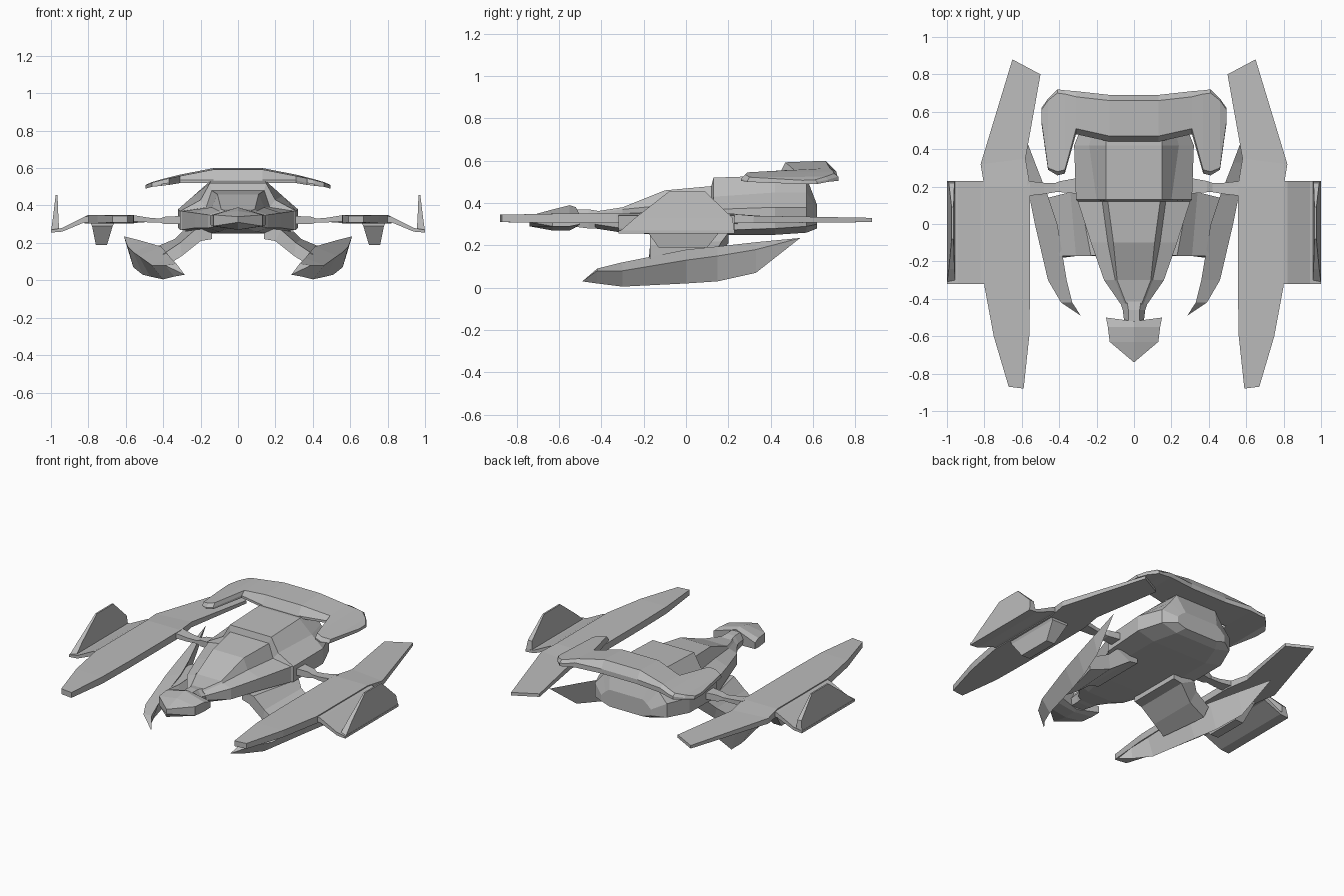
import bpy
import bmesh

old_cube = bpy.data.objects.get("Cube")
if old_cube:
    bpy.data.objects.remove(old_cube, do_unlink=True)

grey = bpy.data.materials.new("hull_grey")
grey.use_nodes = True
colour = (0.5, 0.5, 0.5, 1)
grey.diffuse_color = colour
grey.node_tree.nodes["Principled BSDF"].inputs["Base Color"].default_value = colour


def loft(name, rings, mirrored=True):
    """Skin a list of equal-length point rings, cap both ends, optionally mirror in x."""
    bm = bmesh.new()
    loops = [[bm.verts.new(point) for point in ring] for ring in rings]
    count = len(loops[0])
    for first, second in zip(loops, loops[1:]):
        for i in range(count):
            j = (i + 1) % count
            bm.faces.new((first[i], first[j], second[j], second[i]))
    bm.faces.new(loops[0])
    bm.faces.new(loops[-1])
    bmesh.ops.remove_doubles(bm, verts=bm.verts, dist=0.0005)
    bmesh.ops.recalc_face_normals(bm, faces=bm.faces)
    mesh = bpy.data.meshes.new(name)
    bm.to_mesh(mesh)
    bm.free()
    mesh.materials.append(grey)
    obj = bpy.data.objects.new(name, mesh)
    bpy.context.scene.collection.objects.link(obj)
    if mirrored:
        modifier = obj.modifiers.new("other_side", "MIRROR")
        modifier.use_mirror_merge = False
    return obj


def across_y(y, half_profile):
    """Symmetric ring in the xz plane from a bottom-to-top half profile."""
    left = [(x, y, z) for x, z in half_profile]
    right = [(-x, y, z) for x, z in reversed(half_profile)]
    return left + right


def across_x(x, front, back, low, high):
    """Rectangular ring in the yz plane."""
    return [(x, front, low), (x, back, low), (x, back, high), (x, front, high)]


def across_z(z, left, right, front, back):
    """Rectangular ring in the xy plane."""
    return [(left, front, z), (right, front, z), (right, back, z), (left, back, z)]


# Main hull: keel, side edges, shoulder and raised deck
loft("hull", [
    across_y(-.43, [(.05, .28), (.07, .30), (.07, .33), (.05, .35), (.04, .36)]),
    across_y(-.30, [(.10, .26), (.16, .28), (.16, .35), (.10, .37), (.09, .38)]),
    across_y(-.10, [(.16, .25), (.23, .28), (.23, .36), (.14, .39), (.11, .46)]),
    across_y(.12, [(.20, .25), (.30, .27), (.30, .37), (.17, .39), (.14, .48)]),
    across_y(.13, [(.20, .25), (.31, .27), (.31, .37), (.20, .43), (.15, .52)]),
    across_y(.42, [(.20, .25), (.32, .28), (.32, .38), (.24, .45), (.15, .53)]),
    across_y(.57, [(.15, .26), (.26, .29), (.26, .38), (.20, .45), (.15, .52)]),
    across_y(.62, [(.12, .28), (.18, .30), (.18, .34), (.15, .37), (.12, .39)]),
], mirrored=False)

# Neck and arrow-shaped head
loft("neck", [
    across_y(-.54, [(.04, .29), (.05, .33), (.03, .37)]),
    across_y(-.46, [(.05, .28), (.06, .33), (.03, .37)]),
    across_y(-.40, [(.06, .28), (.08, .33), (.04, .36)]),
], mirrored=False)
loft("head", [
    [(0, -.74, .29), (0, -.74, .31), (0, -.74, .34), (0, -.74, .34)],
    [(0, -.63, .27), (.13, -.63, .29), (.13, -.63, .35), (0, -.63, .37)],
    [(0, -.55, .27), (.14, -.55, .29), (.14, -.55, .35), (0, -.55, .39)],
    [(0, -.53, .28), (.15, -.50, .30), (.15, -.50, .34), (0, -.52, .38)],
])


# Rear overhead wing with forward hooked tips
def wing_ring(x, front, back, low, high, bevel):
    return [(x, front, low), (x, back, low), (x, back, low + bevel),
            (x, back - bevel, high), (x, front + bevel, high - bevel / 4),
            (x, front, low + bevel / 2)]


half_wing = [
    (.13, .44, .69, .52, .60, .03),
    (.31, .48, .71, .52, .565, .03),
    (.37, .27, .715, .51, .55, .02),
    (.41, .26, .72, .505, .54, .02),
    (.46, .29, .67, .50, .525, .01),
    (.495, .54, .62, .49, .51, .01),
]
loft("rear_wing",
     [wing_ring(-x, *rest) for x, *rest in reversed(half_wing)]
     + [wing_ring(x, *rest) for x, *rest in half_wing], mirrored=False)

# Thin struts carrying the side pods
loft("pod_strut", [
    across_x(.28, .16, .25, .30, .345),
    across_x(.39, .17, .23, .30, .34),
    across_x(.42, .17, .22, .31, .33),
    across_x(.48, .16, .22, .31, .335),
    across_x(.57, .15, .23, .315, .35),
])


# Long flat side pods with a slanted tail
def pod_ring(inner, outer, low, high):
    (a, b), (c, d) = inner, outer
    return [(a, b, low), (c, d, low), (c, d, high), (a, b, high)]


loft("side_pod", [
    pod_ring((.59, -.88), (.67, -.87), .31, .345),
    pod_ring((.56, -.60), (.75, -.60), .305, .35),
    pod_ring((.555, -.33), (.80, -.33), .305, .35),
    pod_ring((.555, .20), (.80, .20), .305, .35),
    pod_ring((.58, .35), (.82, .32), .305, .34),
    pod_ring((.50, .80), (.65, .88), .31, .33),
])

# Keel block beneath each pod
loft("pod_keel", [
    across_z(.31, .66, .79, -.20, .18),
    across_z(.29, .67, .78, -.20, .18),
    across_z(.19, .70, .76, -.13, .10),
])

# Drooping outer winglet and upright fin
loft("outer_winglet", [
    across_x(.79, -.32, .23, .31, .345),
    across_x(.82, -.32, .23, .31, .34),
    across_x(.94, -.32, .23, .26, .28),
    across_x(1, -.32, .23, .255, .27),
])
loft("outer_fin", [
    across_z(.26, .955, 1, -.32, .23),
    across_z(.33, .96, .99, -.24, .22),
    across_z(.455, .965, .975, -.08, .09),
])

# Pylons angling down from the hull to the claws
loft("claw_pylon", [
    across_x(.14, -.16, .20, .22, .28),
    [(.20, -.17, .21), (.20, .20, .21), (.30, .20, .26), (.23, -.17, .27)],
    [(.30, -.17, .13), (.31, .15, .14), (.34, .17, .22), (.31, -.17, .20)],
    [(.38, -.18, .08), (.44, .12, .10), (.46, .14, .17), (.40, -.17, .14)],
])


# Lower claws: blade-like bodies sweeping outwards to the rear
def claw_ring(y, inner, outer, bottom):
    return [(x, y, z) for x, z in (inner, outer, bottom)]


front_tip, rear_tip = (.285, .03), (.61, .235)
loft("lower_claw", [
    claw_ring(-.49, front_tip, front_tip, front_tip),
    claw_ring(-.42, (.33, .09), (.39, .08), (.34, .02)),
    claw_ring(-.30, (.36, .12), (.46, .08), (.40, .005)),
    claw_ring(0, (.41, .18), (.53, .13), (.47, .02)),
    claw_ring(.15, (.46, .195), (.56, .15), (.51, .03)),
    claw_ring(.33, (.53, .215), (.59, .18), (.56, .07)),
    claw_ring(.54, rear_tip, rear_tip, rear_tip),
])
